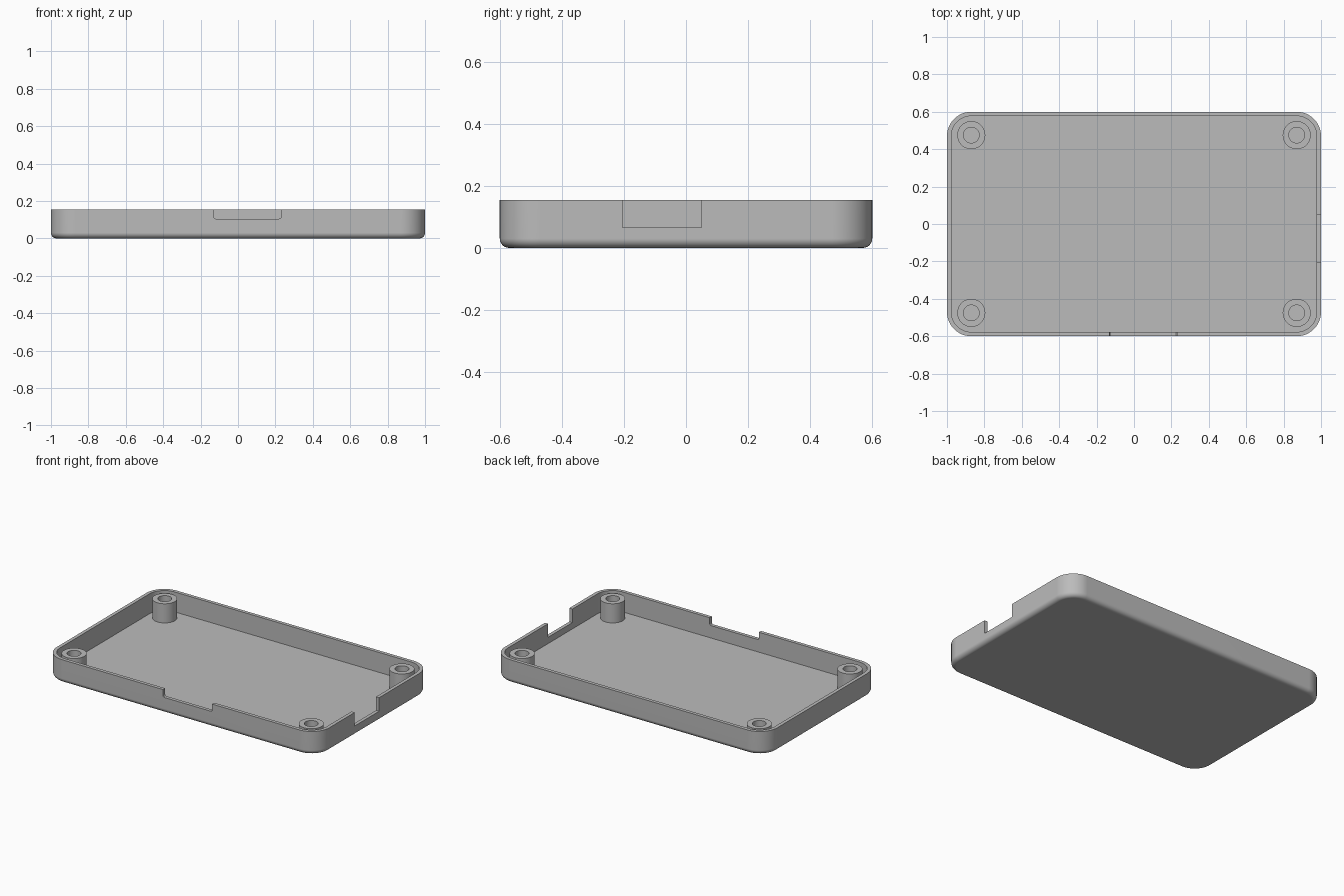
import bpy, bmesh
from math import pi, sin, cos, radians

cube = bpy.data.objects.get("Cube")
if cube:
    bpy.data.objects.remove(cube, do_unlink=True)

HALF_X, HALF_Y, HEIGHT = 1.0, 0.6, 0.155
CORNER, WALL, FILLET = 0.13, 0.023, 0.03
POST_X, POST_Y, POST_TOP = 0.87, 0.475, 0.15
POST_R, HOLE_R = 0.075, 0.042

grey = bpy.data.materials.new("plain_grey")
grey.use_nodes = True
colour = (0.5, 0.5, 0.5, 1)
grey.diffuse_color = colour
grey.node_tree.nodes["Principled BSDF"].inputs["Base Color"].default_value = colour


def make_object(name, bm):
    bmesh.ops.recalc_face_normals(bm, faces=bm.faces[:])
    mesh = bpy.data.meshes.new(name)
    bm.to_mesh(mesh)
    bm.free()
    mesh.materials.append(grey)
    obj = bpy.data.objects.new(name, mesh)
    bpy.context.collection.objects.link(obj)
    return obj


def select_only(obj):
    bpy.ops.object.select_all(action='DESELECT')
    obj.select_set(True)
    bpy.context.view_layer.objects.active = obj


def smooth(obj):
    select_only(obj)
    bpy.ops.object.shade_smooth_by_angle(angle=radians(30))
    weighted = obj.modifiers.new("even_shading", 'WEIGHTED_NORMAL')
    weighted.keep_sharp = True


def bridge(bm, a, b):
    for i in range(len(a)):
        j = (i + 1) % len(a)
        bm.faces.new((a[i], a[j], b[j], b[i]))


def rounded_outline(inset, z, steps=12):
    """Rounded rectangle, moved inwards from the outer wall."""
    r = CORNER - inset
    points = []
    for quarter, (sx, sy) in enumerate([(1, 1), (-1, 1), (-1, -1), (1, -1)]):
        for i in range(steps + 1):
            a = (quarter + i / steps) * pi / 2
            points.append((sx * (HALF_X - CORNER) + r * cos(a),
                           sy * (HALF_Y - CORNER) + r * sin(a), z))
    return points


def box_cutter(low, high, rounding):
    bm = bmesh.new()
    bmesh.ops.create_cube(bm, size=1)
    for v in bm.verts:
        v.co = [(l + h) / 2 + c * (h - l) for l, h, c in zip(low, high, v.co)]
    if rounding:
        bmesh.ops.bevel(bm, geom=bm.edges[:], offset=rounding, segments=3,
                        profile=0.5, affect='EDGES')
    cutter = make_object("notch_cutter", bm)
    cutter.hide_render = True
    return cutter


# Tray shell: filleted underside, outer wall, rim, inner wall and floor
profile = []
for i in range(7):
    a = i / 6 * pi / 2
    profile.append((FILLET * (1 - sin(a)), FILLET * (1 - cos(a))))
profile += [(0, HEIGHT), (WALL, HEIGHT), (WALL, WALL)]
bm = bmesh.new()
rings = [[bm.verts.new(p) for p in rounded_outline(*step)] for step in profile]
for lower, upper in zip(rings, rings[1:]):
    bridge(bm, lower, upper)
bm.faces.new(rings[0])
bm.faces.new(rings[-1])
tray = make_object("tray_shell", bm)

# Port notches in the front and left walls
notches = [
    ((-0.13, -0.7, 0.105), (0.23, -0.54, 0.3), 0.01),
    ((0.94, -0.205, 0.065), (1.1, 0.05, 0.3), 0),
]
for low, high, rounding in notches:
    cutter = box_cutter(low, high, rounding)
    cut = tray.modifiers.new("notch", 'BOOLEAN')
    cut.operation = 'DIFFERENCE'
    cut.solver = 'EXACT'
    cut.object = cutter
    select_only(tray)
    bpy.ops.object.modifier_apply(modifier=cut.name)
    bpy.data.objects.remove(cutter, do_unlink=True)
smooth(tray)

# Hollow screw posts in the four corners
SIDES = 40
for side_y, y in (("front", -POST_Y), ("back", POST_Y)):
    for side_x, x in (("left", POST_X), ("right", -POST_X)):
        bm = bmesh.new()
        rings = []
        for r, z in ((POST_R, WALL), (POST_R, POST_TOP), (HOLE_R, POST_TOP), (HOLE_R, WALL)):
            rings.append([bm.verts.new((r * cos(2 * pi * i / SIDES), r * sin(2 * pi * i / SIDES), z))
                          for i in range(SIDES)])
        for lower, upper in zip(rings, rings[1:]):
            bridge(bm, lower, upper)
        bridge(bm, rings[-1], rings[0])
        post = make_object(f"{side_y}_{side_x}_screw_post", bm)
        post.location = (x, y, 0)
        smooth(post)
